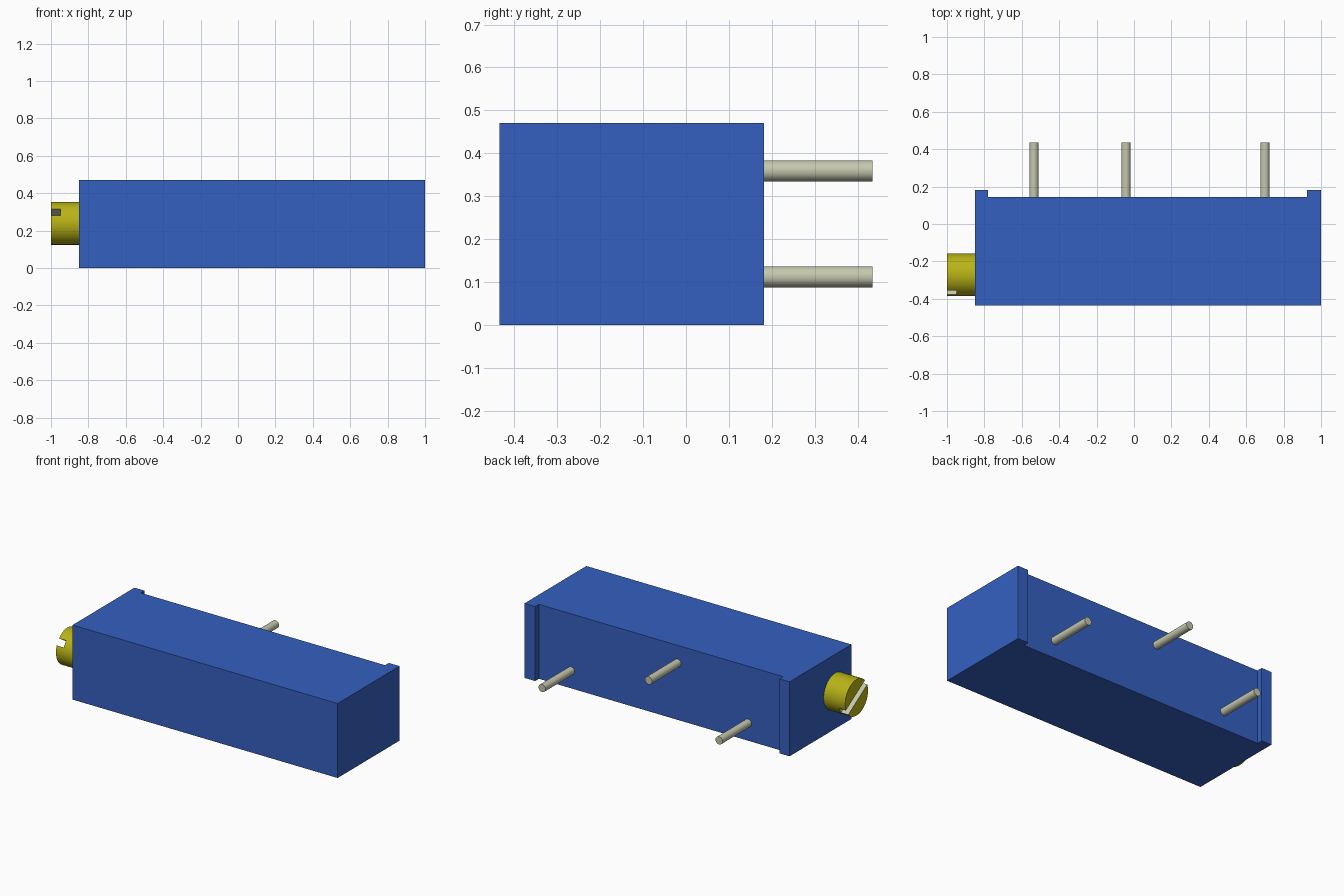
import bpy, bmesh, math
from mathutils import Matrix, Vector

cube = bpy.data.objects.get("Cube")
if cube:
    bpy.data.objects.remove(cube, do_unlink=True)


def make_material(name, color):
    mat = bpy.data.materials.new(name)
    mat.use_nodes = True
    mat.diffuse_color = (*color, 1)
    mat.node_tree.nodes["Principled BSDF"].inputs["Base Color"].default_value = (*color, 1)
    return mat


blue = make_material("blue plastic", (0.035, 0.118, 0.53))
brass = make_material("yellow brass", (0.48, 0.45, 0.008))
silver = make_material("warm silver", (0.56, 0.57, 0.42))


def add_object(name, bm, *mats):
    mesh = bpy.data.meshes.new(name)
    bmesh.ops.recalc_face_normals(bm, faces=bm.faces)
    bm.to_mesh(mesh)
    bm.free()
    for mat in mats:
        mesh.materials.append(mat)
    obj = bpy.data.objects.new(name, mesh)
    bpy.context.collection.objects.link(obj)
    return obj


def select_only(obj):
    bpy.ops.object.select_all(action="DESELECT")
    obj.select_set(True)
    bpy.context.view_layer.objects.active = obj


def rod(name, start, end, radius, sides, *mats):
    start, end = Vector(start), Vector(end)
    axis = end - start
    turn = axis.to_track_quat("Z", "Y").to_matrix().to_4x4()
    bm = bmesh.new()
    bmesh.ops.create_cone(bm, cap_ends=True, segments=sides, radius1=radius, radius2=radius,
                          depth=axis.length, matrix=Matrix.Translation((start + end) / 2) @ turn)
    return add_object(name, bm, *mats)


# Housing: plan outline with a raised standoff at each end of the back
height, back, foot = 0.47, 0.145, 0.182
outline = [(-0.85, -0.435), (1, -0.435), (1, foot), (0.925, foot),
           (0.925, back), (-0.78, back), (-0.78, foot), (-0.85, foot)]
bm = bmesh.new()
base = bm.faces.new([bm.verts.new((x, y, 0)) for x, y in outline])
extruded = bmesh.ops.extrude_face_region(bm, geom=[base])["geom"]
bmesh.ops.translate(bm, vec=(0, 0, height),
                    verts=[v for v in extruded if isinstance(v, bmesh.types.BMVert)])
add_object("housing", bm, blue)

# Adjusting screw on the end
screw_y, screw_z = -0.272, 0.238
screw = rod("adjusting_screw", (-0.84, screw_y, screw_z), (-1, screw_y, screw_z),
            0.114, 64, brass, silver)

# Tilted screwdriver slot, its walls taking the silver material
bm = bmesh.new()
bmesh.ops.create_cube(bm, size=1, matrix=Matrix.Translation((-1, screw_y, screw_z))
                      @ Matrix.Rotation(math.radians(-32), 4, "X")
                      @ Matrix.Diagonal((0.1, 0.4, 0.042, 1)))
for face in bm.faces:
    face.material_index = 1
cutter = add_object("slot_cutter", bm, brass, silver)
cutter.hide_render = True
cut = screw.modifiers.new("slot", "BOOLEAN")
cut.operation = "DIFFERENCE"
cut.solver = "EXACT"
cut.object = cutter
select_only(screw)
bpy.ops.object.modifier_apply(modifier=cut.name)
bpy.data.objects.remove(cutter, do_unlink=True)

# Three staggered pins leaving the back
pins = [rod(f"{name}_pin", (x, back - 0.02, z), (x, 0.435, z), 0.0245, 32, silver)
        for name, x, z in (("right", -0.535, 0.112), ("middle", -0.043, 0.359),
                           ("left", 0.7, 0.112))]

for obj in [screw] + pins:
    select_only(obj)
    bpy.ops.object.shade_smooth_by_angle(angle=math.radians(30))
